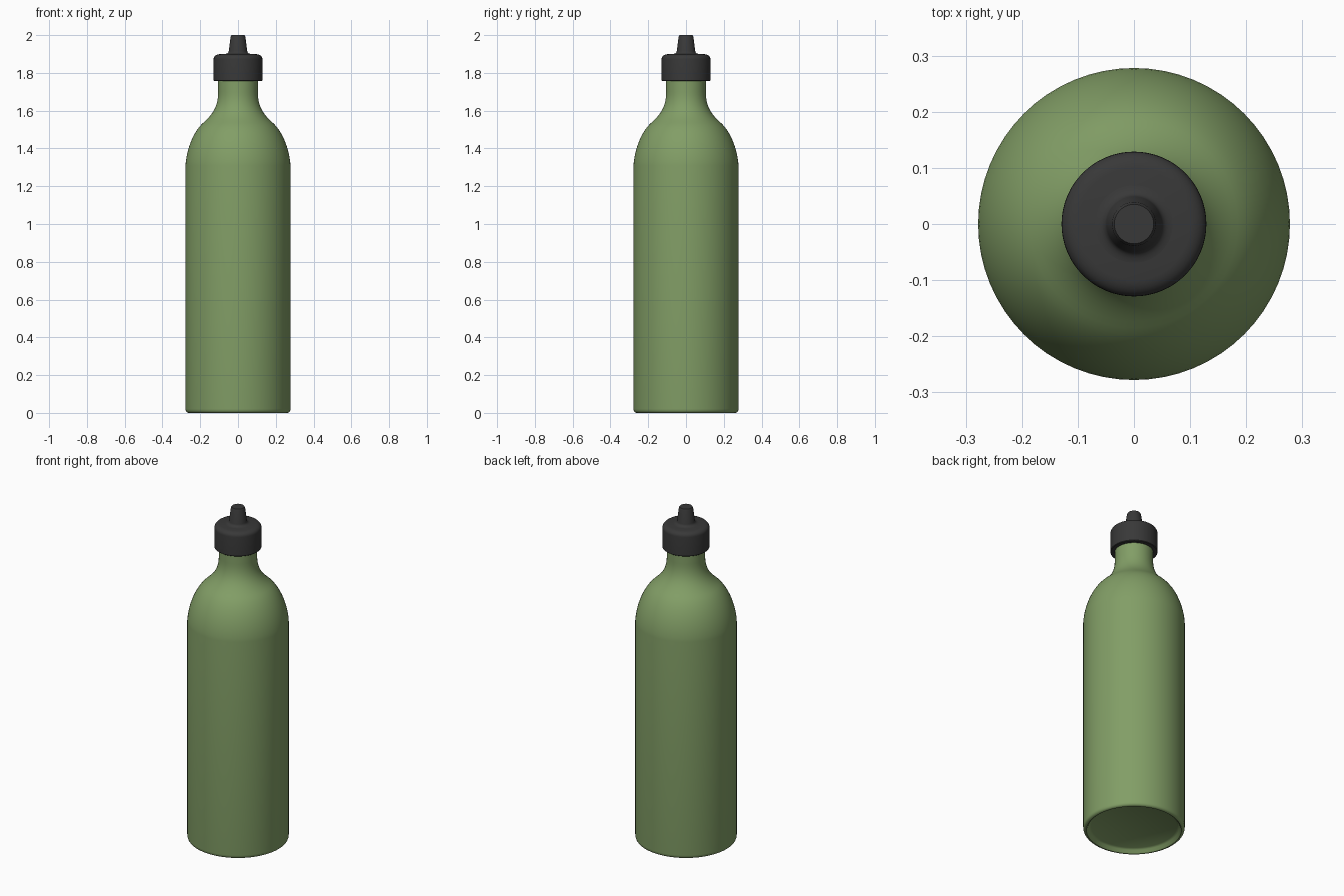
import bpy
import math
from mathutils import Vector
from mathutils.geometry import interpolate_bezier

cube = bpy.data.objects.get("Cube")
if cube:
    bpy.data.objects.remove(cube, do_unlink=True)

SIDES = 64


def material(name, color):
    mat = bpy.data.materials.new(name)
    mat.use_nodes = True
    mat.diffuse_color = (*color, 1)
    bsdf = next(n for n in mat.node_tree.nodes if n.type == "BSDF_PRINCIPLED")
    bsdf.inputs["Base Color"].default_value = (*color, 1)
    return mat


def arc(a, b, c, d, steps=10):
    """Points (radius, height) on a cubic curve with handles b and c."""
    pts = interpolate_bezier(*(Vector((*p, 0)) for p in (a, b, c, d)), steps)
    return [(p.x, p.y) for p in pts]


def lathe(name, profile, mat):
    """Revolve a bottom-to-top profile; zero radius becomes a single pole."""
    verts, rings, faces = [], [], []
    for r, z in profile:
        n = SIDES if r > 0 else 1
        rings.append([len(verts) + i for i in range(n)])
        for i in range(n):
            a = math.tau * i / SIDES
            verts.append((r * math.cos(a), r * math.sin(a), z))
    for low, high in zip(rings, rings[1:]):
        for i in range(SIDES):
            j = (i + 1) % SIDES
            if len(low) == 1:
                faces.append((low[0], high[j], high[i]))
            elif len(high) == 1:
                faces.append((low[i], low[j], high[0]))
            else:
                faces.append((low[i], low[j], high[j], high[i]))
    mesh = bpy.data.meshes.new(name)
    mesh.from_pydata(verts, [], faces)
    mesh.materials.append(mat)
    obj = bpy.data.objects.new(name, mesh)
    bpy.context.collection.objects.link(obj)
    bpy.ops.object.select_all(action="DESELECT")
    obj.select_set(True)
    bpy.context.view_layer.objects.active = obj
    bpy.ops.object.shade_smooth_by_angle(angle=math.radians(40))
    return obj


green = material("olive green", (0.223, 0.342, 0.133))
black = material("soft black", (0.04, 0.04, 0.04))

# Bottle with a recessed base, rounded foot, curved shoulder and straight neck
base = [(0, 0.025), (0.235, 0.025), (0.247, 0.018), (0.254, 0.004)]
foot = arc((0.26, 0), (0.272, 0), (0.278, 0.008), (0.278, 0.022), 6)
shoulder = arc((0.278, 1.31), (0.272, 1.40), (0.235, 1.49), (0.185, 1.535), 14)
throat = arc((0.185, 1.535), (0.135, 1.58), (0.105, 1.62), (0.105, 1.70), 14)
lathe("bottle_body", base + foot + shoulder + throat[1:] + [(0.105, 1.77)], green)

# Screw cap with a rounded top edge
rim = arc((0.129, 1.873), (0.129, 1.887), (0.118, 1.897), (0.10, 1.899), 7)
lathe("cap", [(0, 1.757), (0.126, 1.757), (0.129, 1.76)] + rim + [(0, 1.902)], black)

# Tapered drinking spout, flared where it meets the cap
flare = arc((0.075, 1.899), (0.058, 1.901), (0.051, 1.905), (0.049, 1.915), 7)
lathe("spout", flare + [(0.039, 1.992), (0.035, 2.0), (0, 2.0)], black)
